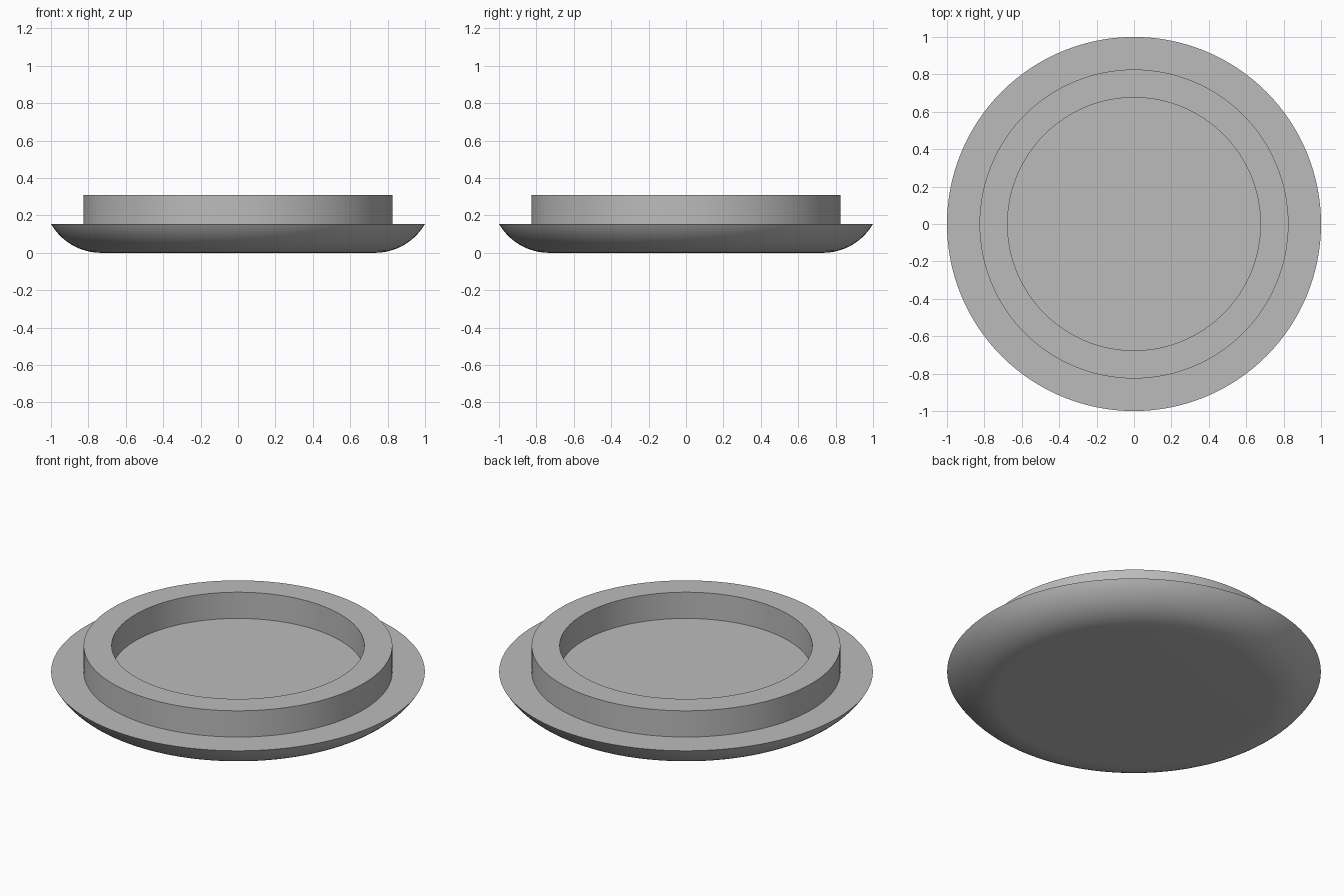
import bpy, bmesh, math

if "Cube" in bpy.data.objects:
    bpy.data.objects.remove(bpy.data.objects["Cube"])

SEGMENTS = 128
RIM_Z, TOP_Z = 0.155, 0.31       # rim plane and top of raised ring
RING_OUT, RING_IN = 0.826, 0.676
ARC_R, ARC_END = 0.31, math.radians(60)  # rounded underside

grey = bpy.data.materials.new("plain grey")
grey.diffuse_color = (0.5, 0.5, 0.5, 1)
grey.use_nodes = True
grey.node_tree.nodes["Principled BSDF"].inputs["Base Color"].default_value = grey.diffuse_color

# Underside: flat base running into a rounded edge up to the rim
arc_x = 1 - ARC_R * math.sin(ARC_END)
profile = [(arc_x + ARC_R * math.sin(a), ARC_R * (1 - math.cos(a)))
           for a in (ARC_END * i / 16 for i in range(17))]
# Flat rim, raised ring and recessed floor edge
profile += [(RING_OUT, RIM_Z), (RING_OUT, TOP_Z), (RING_IN, TOP_Z), (RING_IN, RIM_Z)]

# Revolve the profile, then close the base and the floor
bm = bmesh.new()
rings = []
for r, z in profile:
    rings.append([bm.verts.new((r * math.cos(t), r * math.sin(t), z))
                  for t in (math.tau * i / SEGMENTS for i in range(SEGMENTS))])
for low, high in zip(rings, rings[1:]):
    for i in range(SEGMENTS):
        j = (i + 1) % SEGMENTS
        bm.faces.new((low[i], low[j], high[j], high[i]))
bm.faces.new(rings[0][::-1])
bm.faces.new(rings[-1])
bmesh.ops.recalc_face_normals(bm, faces=bm.faces)

mesh = bpy.data.meshes.new("round_cap")
bm.to_mesh(mesh)
bm.free()
mesh.materials.append(grey)
cap = bpy.data.objects.new("round_cap", mesh)
bpy.context.collection.objects.link(cap)

# Smooth curves, crisp rims
bpy.context.view_layer.objects.active = cap
cap.select_set(True)
bpy.ops.object.shade_smooth_by_angle(angle=math.radians(30))
